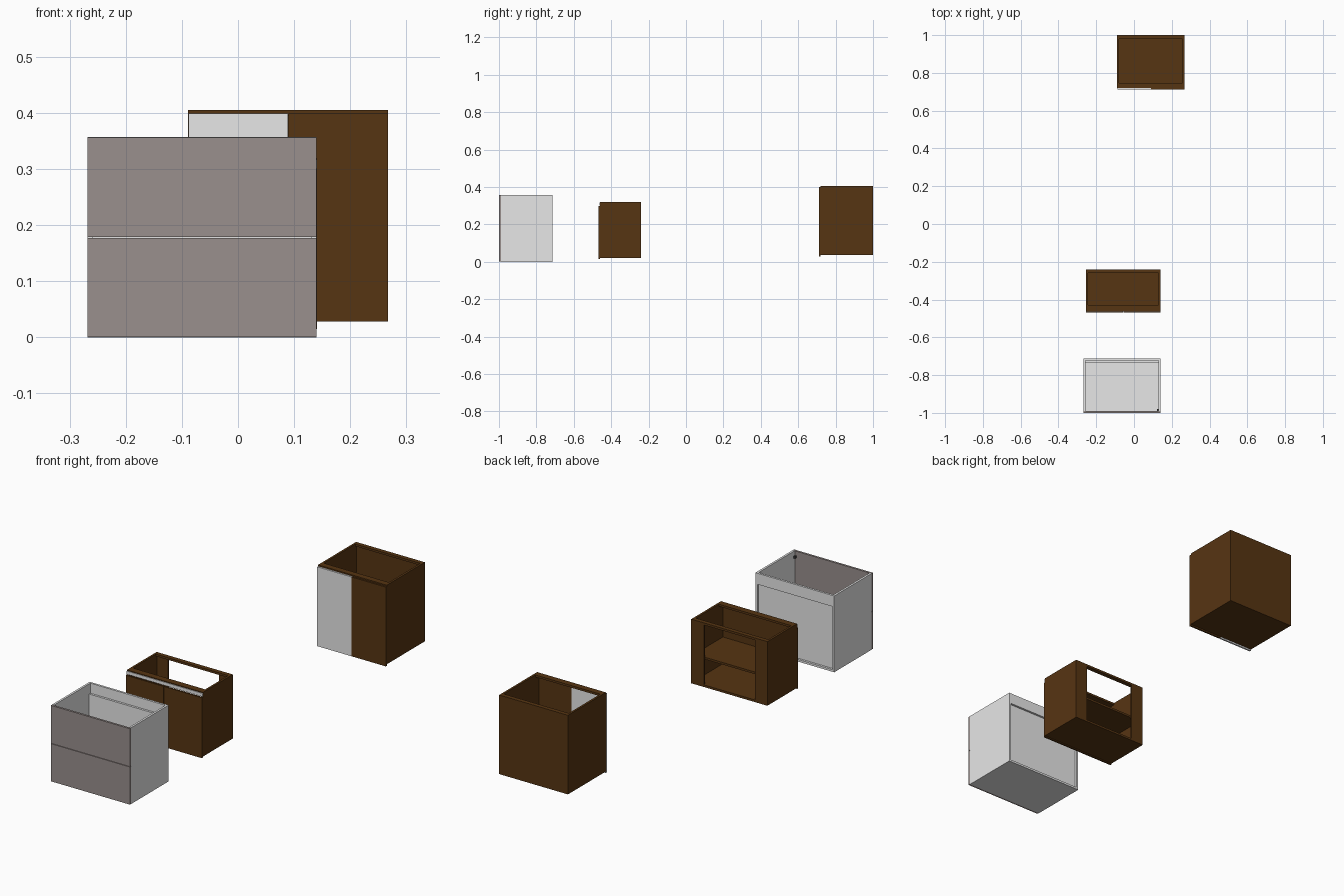
import bpy
import bmesh
from mathutils import Vector

cube = bpy.data.objects.get("Cube")
if cube:
    bpy.data.objects.remove(cube, do_unlink=True)


def material(name, color):
    mat = bpy.data.materials.new(name)
    mat.use_nodes = True
    mat.diffuse_color = (*color, 1)
    mat.node_tree.nodes["Principled BSDF"].inputs["Base Color"].default_value = (*color, 1)
    return mat


WHITE = material("white_laminate", (0.8, 0.8, 0.8))
BROWN = material("dark_wood", (0.094, 0.035, 0.006))
TAUPE = material("taupe_front", (0.32, 0.277, 0.267))
DARK = material("dark_metal", (0.05, 0.05, 0.05))


def board(name, x, y, z, mat):
    """Flat board spanning the given (min, max) ranges."""
    lo, hi = (Vector(c) for c in zip(x, y, z))
    mesh = bpy.data.meshes.new(name)
    bm = bmesh.new()
    bmesh.ops.create_cube(bm, size=1)
    bmesh.ops.scale(bm, vec=hi - lo, verts=bm.verts)
    bmesh.ops.translate(bm, vec=(lo + hi) / 2, verts=bm.verts)
    bm.to_mesh(mesh)
    bm.free()
    mesh.materials.append(mat)
    obj = bpy.data.objects.new(name, mesh)
    bpy.context.collection.objects.link(obj)
    return obj


T = 0.01  # board thickness


def carcass(prefix, x, y, z, mat):
    """Two side boards and a bottom; returns the inner x range."""
    inner = (x[0] + T, x[1] - T)
    board(prefix + "_side_right", (x[0], inner[0]), y, z, mat)
    board(prefix + "_side_left", (inner[1], x[1]), y, z, mat)
    board(prefix + "_bottom", inner, y, (z[0], z[0] + T), mat)
    return inner


# Drawer cabinet: white body, recessed back, two drawer fronts
x, y, z = (-0.268, 0.14), (-0.99, -0.713), (0, 0.357)
inner = carcass("drawer_cabinet", x, y, z, WHITE)
board("drawer_cabinet_back_rail", inner, (y[1] - T, y[1]), (0.305, z[1]), WHITE)
board("drawer_cabinet_back", inner, (y[1] - 2 * T, y[1] - T), (T, 0.31), WHITE)
for name, lo, hi in (("lower", 0.001, 0.177), ("upper", 0.179, 0.356)):
    board(name + "_drawer_front", x, (-1, y[0]), (lo, hi), TAUPE)
board("drawer_bracket", (0.122, inner[1]), (y[0], -0.98), (0.325, 0.335), DARK)

# Open-backed cabinet: stiles, rails, shelf, two doors, grip strip
x, y, z = (-0.253, 0.141), (-0.46, -0.24), (0.02, 0.32)
inner = carcass("open_cabinet", x, y, z, BROWN)
top = (z[1] - T, z[1])
board("open_cabinet_front_rail", inner, (y[0], y[0] + 0.03), top, BROWN)
board("open_cabinet_back_rail", inner, (y[1] - 0.02, y[1]), top, BROWN)
for name, lo, hi in (("right", inner[0], inner[0] + 0.055),
                     ("left", inner[1] - 0.055, inner[1])):
    board("back_stile_" + name, (lo, hi), (y[1] - T, y[1]), (z[0] + T, top[0]), BROWN)
board("shelf", inner, (y[0], y[1] - T), (0.145, 0.155), BROWN)
middle = sum(x) / 2
for name, lo, hi in (("right", x[0], middle - 0.001), ("left", middle + 0.001, x[1])):
    board("open_cabinet_door_" + name, (lo, hi), (-0.468, y[0]), (0.015, 0.298), BROWN)
board("grip_strip", x, (y[0] - 0.003, y[0]), (0.301, 0.316), WHITE)

# Tall cabinet: closed back, top rails, one white and one brown door
x, y, z = (-0.089, 0.267), (0.719, 1), (0.035, 0.405)
inner = carcass("tall_cabinet", x, y, z, BROWN)
top = (z[1] - T, z[1])
board("tall_cabinet_back", inner, (y[1] - T, y[1]), (z[0] + T, top[0]), BROWN)
board("tall_cabinet_front_rail", inner, (y[0], y[0] + 0.028), top, BROWN)
board("tall_cabinet_back_rail", inner, (y[1] - 0.02, y[1]), top, BROWN)
middle = sum(x) / 2
for name, lo, hi, mat in (("right", x[0] + 0.001, middle, WHITE),
                          ("left", middle + 0.001, x[1], BROWN)):
    board("tall_cabinet_door_" + name, (lo, hi), (0.711, y[0]), (0.028, 0.399), mat)
